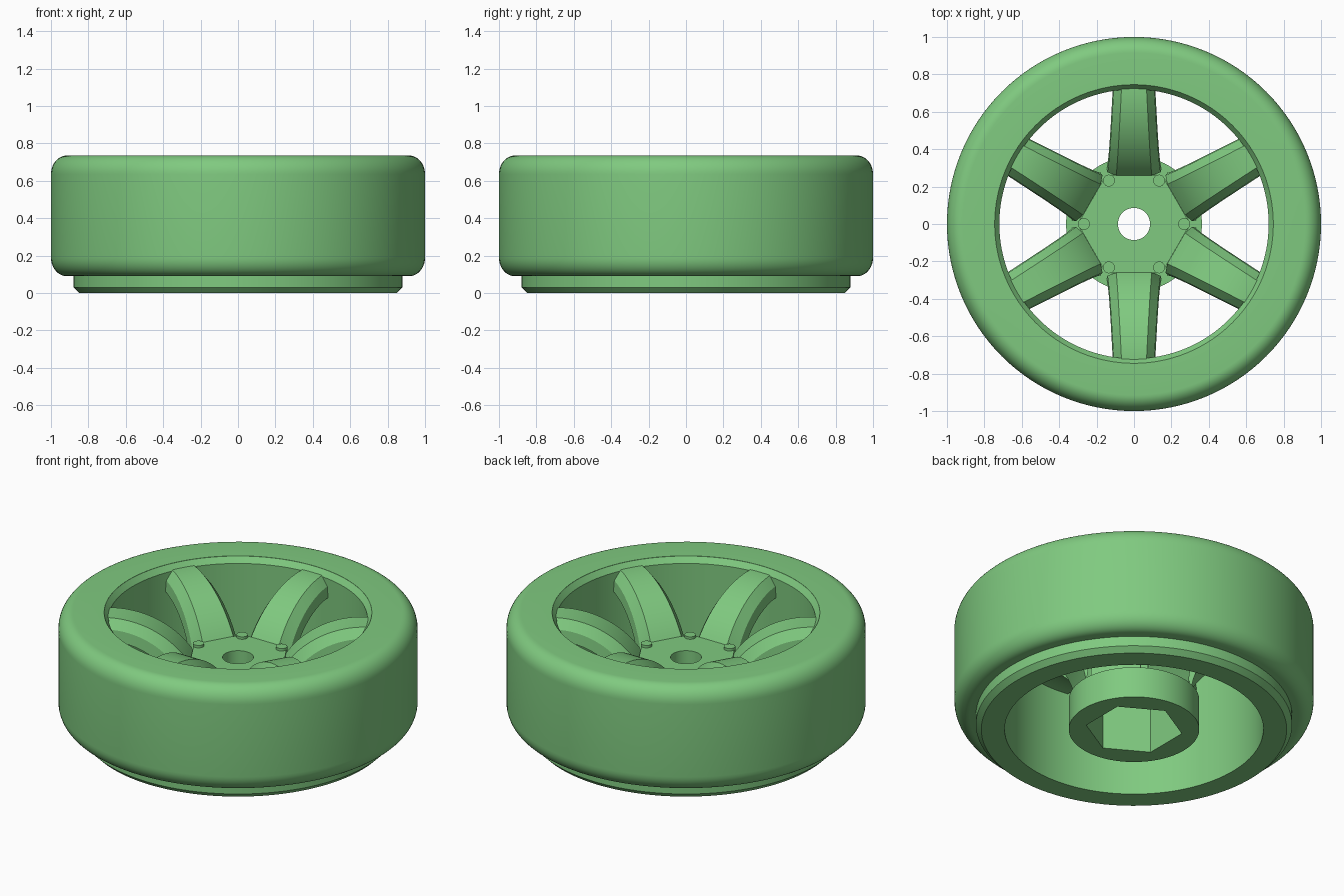
import bpy, bmesh, math
from mathutils import Matrix

if "Cube" in bpy.data.objects:
    bpy.data.objects.remove(bpy.data.objects["Cube"])

green = bpy.data.materials.new("green_plastic")
green.diffuse_color = (0.215, 0.59, 0.215, 1)
green.use_nodes = True
green.node_tree.nodes["Principled BSDF"].inputs["Base Color"].default_value = green.diffuse_color


def finish(bm, name, smooth=True):
    bmesh.ops.recalc_face_normals(bm, faces=bm.faces)
    me = bpy.data.meshes.new(name)
    bm.to_mesh(me)
    bm.free()
    ob = bpy.data.objects.new(name, me)
    bpy.context.collection.objects.link(ob)
    me.materials.append(green)
    if smooth:
        select(ob)
        bpy.ops.object.shade_smooth_by_angle(angle=math.radians(25))
    return ob


def select(ob):
    bpy.ops.object.select_all(action='DESELECT')
    ob.select_set(True)
    bpy.context.view_layer.objects.active = ob


def skin(bm, rings, closed):
    """Join equal rings of points with quads; cap the ends if open."""
    vs = [[bm.verts.new(p) for p in ring] for ring in rings]
    n, m = len(vs), len(vs[0])
    for i in range(n if closed else n - 1):
        a, b = vs[i], vs[(i + 1) % n]
        for j in range(m):
            k = (j + 1) % m
            bm.faces.new((a[j], a[k], b[k], b[j]))
    if not closed:
        bm.faces.new(vs[0])
        bm.faces.new(vs[-1])


def revolve(name, profile, seg=128):
    bm = bmesh.new()
    rings = []
    for i in range(seg):
        a = 2 * math.pi * i / seg
        rings.append([(r * math.cos(a), r * math.sin(a), z) for r, z in profile])
    skin(bm, rings, True)
    return finish(bm, name)


def prism(name, r, z0, z1, sides, turn=0.0, x=0.0, spin=0.0):
    bm = bmesh.new()
    rings = [[(x + r * math.cos(turn + 2 * math.pi * i / sides),
               r * math.sin(turn + 2 * math.pi * i / sides), z)
              for i in range(sides)] for z in (z0, z1)]
    skin(bm, rings, False)
    bm.transform(Matrix.Rotation(spin, 4, 'Z'))
    return finish(bm, name)


def cut(ob, cutter):
    mod = ob.modifiers.new("cut", 'BOOLEAN')
    mod.operation = 'DIFFERENCE'
    mod.solver = 'EXACT'
    mod.object = cutter
    select(ob)
    bpy.ops.object.modifier_apply(modifier=mod.name)


# tyre: rounded outer shoulders
tyre = [(0.745, 0.735), (0.745, 0.09)]
for cz, a0 in ((0.19, -90), (0.635, 0)):
    for i in range(11):
        a = math.radians(a0 + 9 * i)
        tyre.append((0.915 + 0.085 * math.cos(a), cz + 0.1 * math.sin(a)))
revolve("tyre", tyre)

# rim barrel with chamfered bottom lip
revolve("rim", [(0.72, 0), (0.85, 0), (0.88, 0.03), (0.88, 0.13), (0.78, 0.13),
                (0.78, 0.70), (0.746, 0.735), (0.72, 0.70)])

# hub: wide foot and neck, then hexagonal cap
foot = prism("hub_foot", 0.363, 0, 0.19, 96)
neck = prism("hub_neck", 0.29, 0.17, 0.40, 96)
cap = prism("hub_cap", 0.30, 0.36, 0.46, 6)
pocket = prism("pocket_cutter", 0.27, -0.1, 0.28, 6, math.radians(30))
bore = prism("bore_cutter", 0.086, -0.2, 1, 48)
for ob in (foot, neck, cap):
    if ob is not cap:
        cut(ob, pocket)
    cut(ob, bore)
    select(ob)
    bpy.ops.object.shade_smooth_by_angle(angle=math.radians(25))
for c in (pocket, bore):
    bpy.data.objects.remove(c)

# spokes: arched bars, steep at the hub and level at the rim
STEPS = 20
OUT, INN, CX, CZ = 0.545, 0.425, 0.72, 0.16
for s in range(6):
    spin = math.radians(30 + 60 * s)
    rings = []
    for i in range(-1, STEPS + 1):
        t = max(i, 0) / STEPS
        shift = 0.03 if i < 0 else 0      # tip buried in the rim
        ao, ai = math.radians(57.5) * t, math.radians(86) * t
        xo, zo = CX + shift - OUT * math.sin(ao), CZ + OUT * math.cos(ao)
        xi, zi = CX + shift - INN * math.sin(ai), CZ + INN * math.cos(ai)
        xm, zm = xo + (xi - xo) * 0.45, zo + (zi - zo) * 0.45
        wt, ws = 0.067 + 0.028 * t, 0.108 + 0.034 * t
        rings.append([(xo, -wt, zo), (xo, wt, zo), (xm, ws, zm),
                      (xi, ws + 0.006, zi), (xi, -ws - 0.006, zi), (xm, -ws, zm)])
    bm = bmesh.new()
    skin(bm, rings, False)
    bm.transform(Matrix.Rotation(spin, 4, 'Z'))
    finish(bm, f"spoke_{s + 1}")
    # small rounded nub on each hub corner
    prism(f"hub_nub_{s + 1}", 0.032, 0.40, 0.475, 16, 0, 0.268, math.radians(60 * s))
